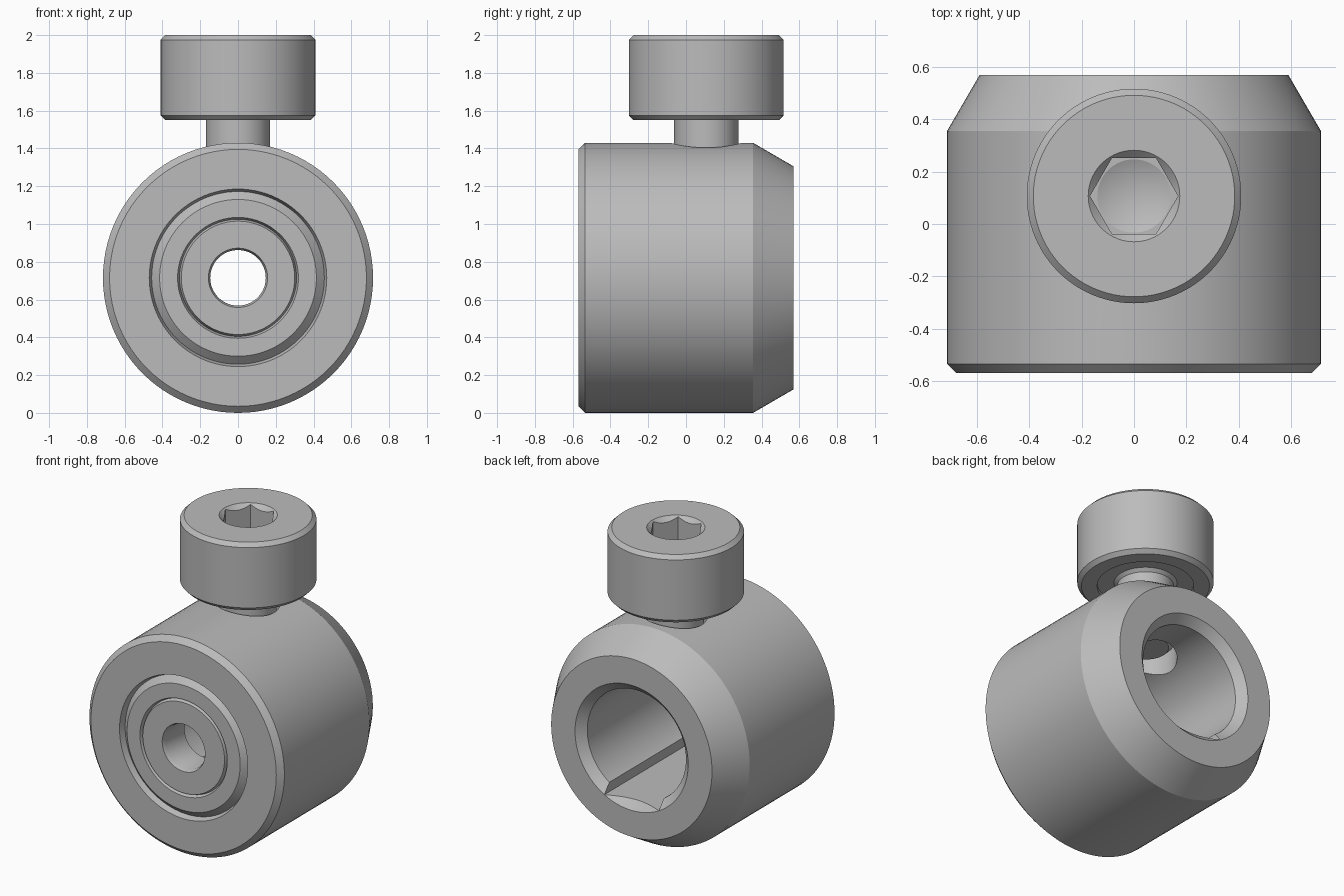
import bpy, bmesh, math

cube = bpy.data.objects.get("Cube")
if cube:
    bpy.data.objects.remove(cube, do_unlink=True)

AXIS_Z = 0.715    # height of the clamp body's axis
SCREW_Y = 0.107   # position of the screw along the body

steel = bpy.data.materials.new("grey steel")
steel.use_nodes = True
GREY = (0.5, 0.5, 0.5, 1)
steel.diffuse_color = GREY
steel.node_tree.nodes["Principled BSDF"].inputs["Base Color"].default_value = GREY


def finish(name, bm):
    bmesh.ops.remove_doubles(bm, verts=bm.verts, dist=1e-5)
    bmesh.ops.recalc_face_normals(bm, faces=bm.faces)
    mesh = bpy.data.meshes.new(name)
    bm.to_mesh(mesh)
    bm.free()
    mesh.materials.append(steel)
    obj = bpy.data.objects.new(name, mesh)
    bpy.context.collection.objects.link(obj)
    return obj


def lathe(name, profile, closed=False, along_y=False, sides=96):
    """Revolve (radius, position) points round the screw axis or the body axis."""
    bm = bmesh.new()
    rings = []
    for i in range(sides):
        a = 2 * math.pi * i / sides
        ring = []
        for r, t in profile:
            u, v = r * math.cos(a), r * math.sin(a)
            co = (u, t, AXIS_Z + v) if along_y else (u, SCREW_Y + v, t)
            ring.append(bm.verts.new(co))
        rings.append(ring)
    n = len(profile)
    for i in range(sides):
        a, b = rings[i], rings[(i + 1) % sides]
        for j in range(n if closed else n - 1):
            k = (j + 1) % n
            bm.faces.new((a[j], a[k], b[k], b[j]))
    return finish(name, bm)


def box(name, low, high):
    bm = bmesh.new()
    bmesh.ops.create_cube(bm, size=1)
    for v in bm.verts:
        v.co = [(l + h) / 2 + c * (h - l) for c, l, h in zip(v.co, low, high)]
    return finish(name, bm)


def activate(obj):
    bpy.ops.object.select_all(action='DESELECT')
    obj.select_set(True)
    bpy.context.view_layer.objects.active = obj


def cut(obj, cutter):
    cutter.hide_render = True
    mod = obj.modifiers.new("cut", 'BOOLEAN')
    mod.operation = 'DIFFERENCE'
    mod.solver = 'EXACT'
    mod.object = cutter
    activate(obj)
    bpy.ops.object.modifier_apply(modifier=mod.name)
    bpy.data.objects.remove(cutter, do_unlink=True)


# Clamp body: front rings with V grooves, chamfered rim, tapered back, stepped bore
body = lathe("clamp_body", [
    (0.147, -0.545), (0.157, -0.57), (0.3, -0.57),
    (0.31, -0.545), (0.32, -0.57), (0.415, -0.57),
    (0.457, -0.53), (0.47, -0.57), (0.68, -0.57),
    (0.715, -0.535), (0.715, 0.355), (0.59, 0.57),
    (0.415, 0.57), (0.362, 0.517), (0.362, -0.35), (0.147, -0.35),
], closed=True, along_y=True)

# Flat-floored slot at the bottom of the bore, and the tapped hole for the screw
cut(body, box("slot_cutter", (-0.2, -0.345, AXIS_Z - 0.364), (0.2, 0.7, AXIS_Z - 0.1)))
cut(body, lathe("hole_cutter", [(0, 0.85), (0.19, 0.85), (0.19, 1.6), (0, 1.6)]))

# Socket screw: chamfered shank, undercut head
screw = lathe("clamping_screw", [
    (0, 1.12), (0.14, 1.12), (0.17, 1.15), (0.17, 1.55), (0.19, 1.57),
    (0.29, 1.57), (0.29, 1.55), (0.385, 1.55), (0.41, 1.575),
    (0.41, 1.975), (0.385, 2.0), (0, 2.0),
])

# Socket: countersink and drill point, then the hexagon
cut(screw, lathe("drill_cutter", [
    (0, 1.68), (0.14, 1.74), (0.14, 1.965), (0.175, 2.0), (0.195, 2.02), (0, 2.02)]))
cut(screw, lathe("hex_cutter", [
    (0, 1.742), (0.168, 1.742), (0.168, 2.05), (0, 2.05)], sides=6))

for part in (body, screw):
    activate(part)
    bpy.ops.object.shade_smooth_by_angle(angle=math.radians(25))
